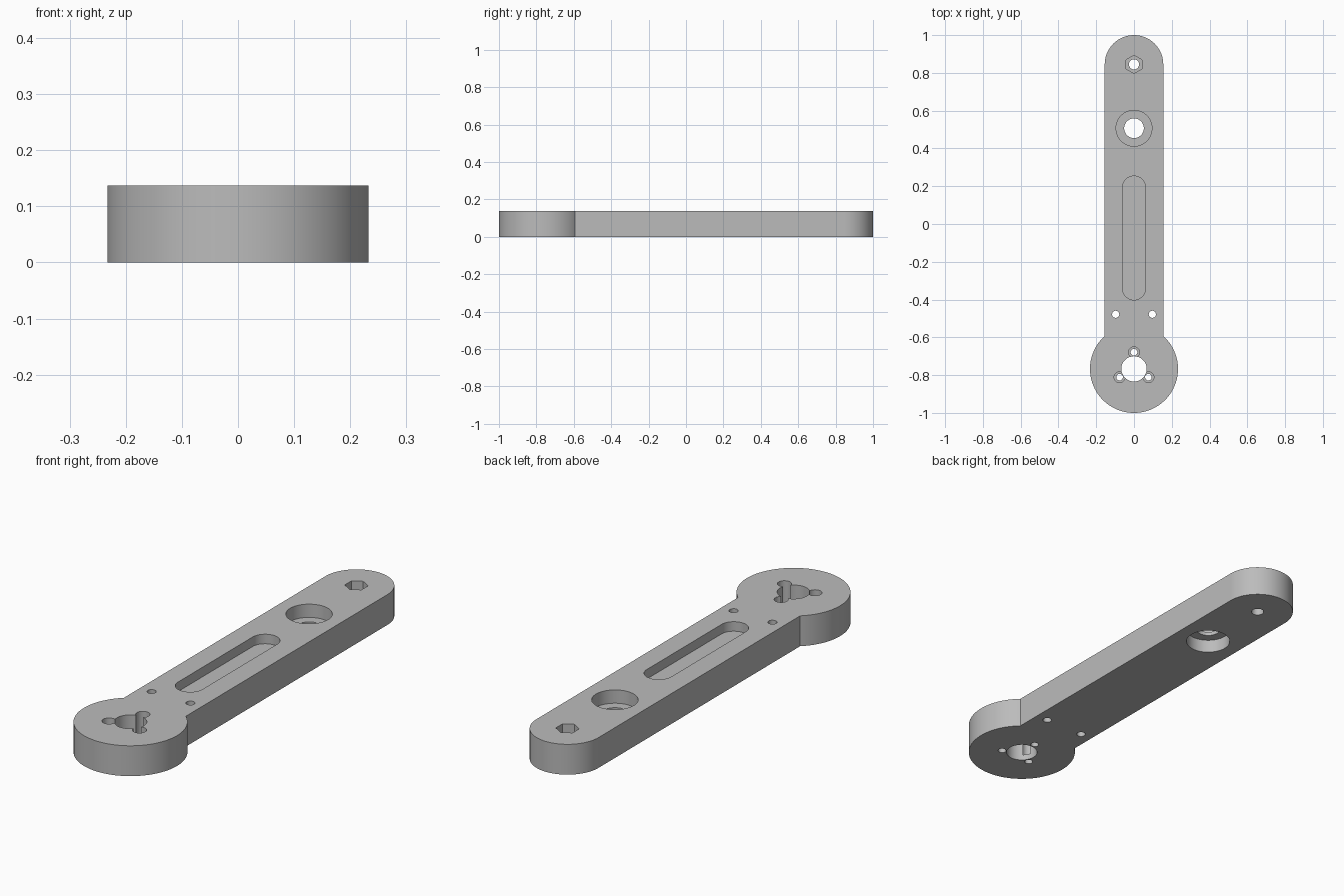
import bpy, bmesh, math

if "Cube" in bpy.data.objects:
    bpy.data.objects.remove(bpy.data.objects["Cube"])

H = 0.137                      # plate thickness
HUB_Y, HUB_R = -0.767, 0.233   # large round end
ARM_W, END_Y = 0.155, 0.845    # half width of arm, centre of rounded end
EPS = 0.02                     # cutter overshoot


def arc(cx, cy, r, a0, a1, n):
    """Points along an arc, both ends included."""
    return [(cx + r * math.cos(a0 + (a1 - a0) * i / n),
             cy + r * math.sin(a0 + (a1 - a0) * i / n)) for i in range(n + 1)]


def circle(cx, cy, r, n=48, start=0.0):
    return arc(cx, cy, r, start, start + math.tau, n)[:-1]


def prism(name, pts, z0, z1):
    """Extrude a closed outline from z0 to z1."""
    bm = bmesh.new()
    face = bm.faces.new([bm.verts.new((x, y, z0)) for x, y in pts])
    ext = bmesh.ops.extrude_face_region(bm, geom=[face])
    top = [v for v in ext["geom"] if isinstance(v, bmesh.types.BMVert)]
    bmesh.ops.translate(bm, vec=(0, 0, z1 - z0), verts=top)
    bmesh.ops.recalc_face_normals(bm, faces=bm.faces)
    me = bpy.data.meshes.new(name)
    bm.to_mesh(me)
    bm.free()
    ob = bpy.data.objects.new(name, me)
    bpy.context.collection.objects.link(ob)
    return ob


# Lever body: round hub joined to a straight arm with a rounded end
a = math.acos(ARM_W / HUB_R)
outline = arc(0, HUB_Y, HUB_R, math.pi - a, math.tau + a, 96)
outline += arc(0, END_Y, ARM_W, 0, math.pi, 48)
lever = prism("lever_arm", outline, 0, H)

grey = bpy.data.materials.new("plain grey")
grey.diffuse_color = (0.5, 0.5, 0.5, 1)
grey.use_nodes = True
grey.node_tree.nodes["Principled BSDF"].inputs["Base Color"].default_value = grey.diffuse_color
lever.data.materials.append(grey)

LOW, HIGH = -EPS, H + EPS
cuts = []

# Nut pocket and bolt hole at the rounded end
cuts.append((circle(0, END_Y, 0.048, 6, math.pi / 2), 0.067, HIGH))
cuts.append((circle(0, END_Y, 0.027, 32), LOW, HIGH))

# Bearing seats from both faces, with a thin shelf between
cuts.append((circle(0, 0.507, 0.095, 64), H - 0.060, HIGH))
cuts.append((circle(0, 0.507, 0.095, 64), LOW, 0.060))
cuts.append((circle(0, 0.507, 0.052), LOW, HIGH))

# Shallow long slot in the top
slot = arc(0, 0.193, 0.061, 0, math.pi, 24) + arc(0, -0.341, 0.061, math.pi, math.tau, 24)
cuts.append((slot, H - 0.043, HIGH))

# Two small holes beside the hub
for s in (-1, 1):
    cuts.append((circle(s * 0.097, -0.478, 0.019, 32), LOW, HIGH))

# Hub bore with three counterbored screw holes
cuts.append((circle(0, HUB_Y, 0.067), LOW, HIGH))
for i in range(3):
    t = math.pi / 2 + i * math.tau / 3
    x, y = 0.088 * math.cos(t), HUB_Y + 0.088 * math.sin(t)
    cuts.append((circle(x, y, 0.029, 32), 0.026, HIGH))
    cuts.append((circle(x, y, 0.0175, 32), LOW, HIGH))

# Apply each cut in turn and remove its cutter
bpy.context.view_layer.objects.active = lever
lever.select_set(True)
for pts, z0, z1 in cuts:
    cutter = prism("cutter", pts, z0, z1)
    cutter.hide_render = True
    mod = lever.modifiers.new("cut", "BOOLEAN")
    mod.operation, mod.solver, mod.object = "DIFFERENCE", "EXACT", cutter
    bpy.ops.object.modifier_apply(modifier=mod.name)
    bpy.data.objects.remove(cutter)

bpy.ops.object.shade_smooth_by_angle(angle=math.radians(30))
